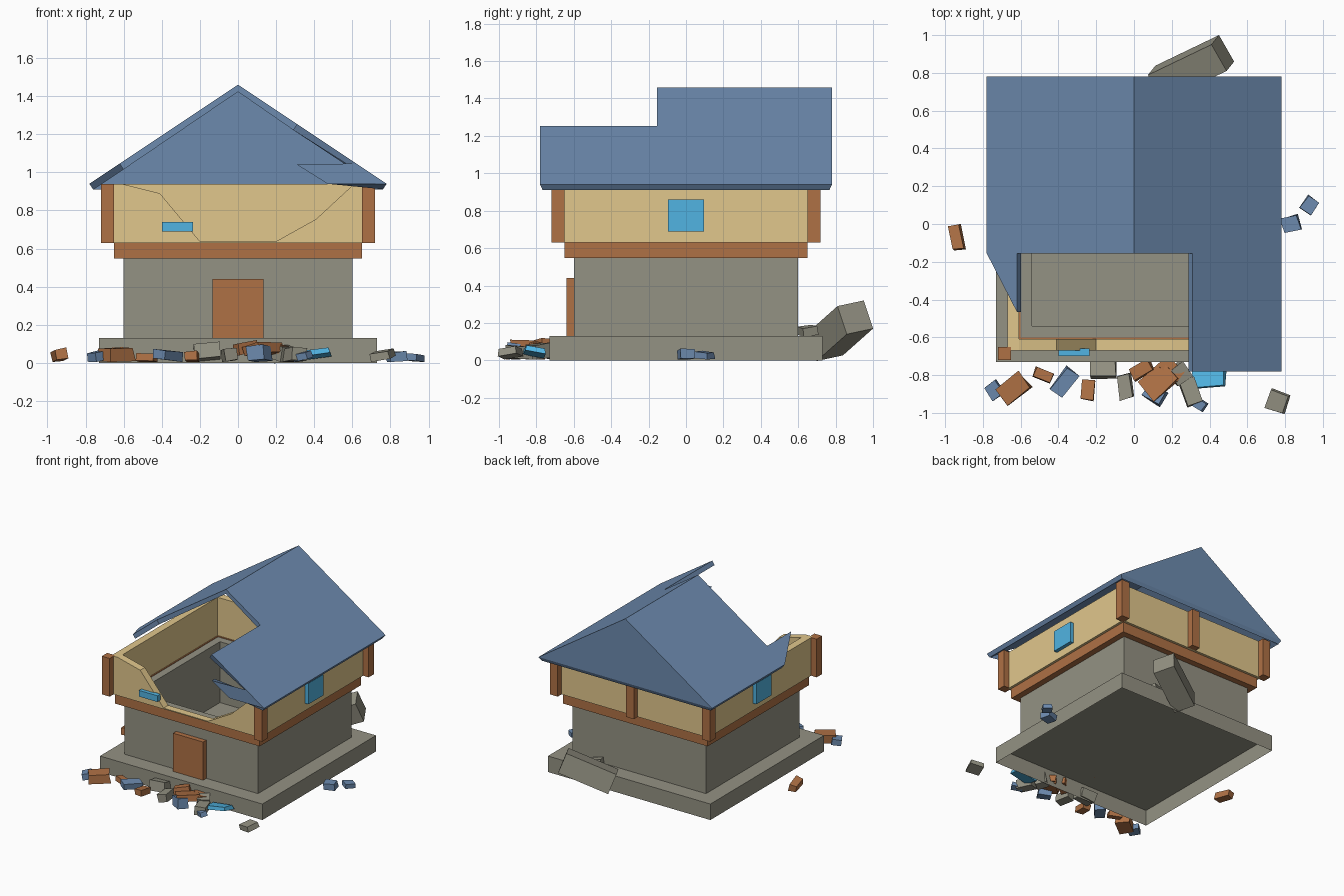
import bpy, bmesh, random
from math import radians
from mathutils import Vector, Matrix, Euler

cube = bpy.data.objects.get("Cube")
if cube:
    bpy.data.objects.remove(cube, do_unlink=True)
random.seed(4)


def material(name, *rgb):
    lin = [((c / 255 + 0.055) / 1.055) ** 2.4 for c in rgb] + [1]
    m = bpy.data.materials.new(name)
    m.use_nodes = True
    m.diffuse_color = lin
    m.node_tree.nodes["Principled BSDF"].inputs["Base Color"].default_value = lin
    return m


STONE = material("stone grey", 148, 146, 131)
WOOD = material("timber brown", 175, 113, 69)
PLASTER = material("plaster tan", 225, 199, 140)
ROOF = material("roof blue", 109, 139, 175)
GLASS = material("window cyan", 81, 180, 226)


def finish(name, bm, mat):
    mesh = bpy.data.meshes.new(name)
    bm.to_mesh(mesh)
    bm.free()
    mesh.materials.append(mat)
    obj = bpy.data.objects.new(name, mesh)
    bpy.context.collection.objects.link(obj)
    return obj


def box(name, mat, x, y, z, open_bottom=False):
    """Box from (min, max) ranges."""
    bm = bmesh.new()
    bmesh.ops.create_cube(bm, size=1)
    if open_bottom:
        under = [f for f in bm.faces if f.calc_center_median().z < -.4]
        bmesh.ops.delete(bm, geom=under, context='FACES_ONLY')
    for v in bm.verts:
        v.co = [r[0] if c < 0 else r[1] for c, r in zip(v.co, (x, y, z))]
    return finish(name, bm, mat)


def ring(name, mat, outer, inner, z0, z1):
    """Square hollow wall."""
    bm = bmesh.new()
    corners = [(-1, -1), (1, -1), (1, 1), (-1, 1)]
    loops = [[bm.verts.new((a * r, b * r, z)) for a, b in corners]
             for r, z in ((outer, z0), (outer, z1), (inner, z1), (inner, z0))]
    for k in range(4):
        low, high = loops[k], loops[(k + 1) % 4]
        for i in range(4):
            j = (i + 1) % 4
            bm.faces.new((low[i], low[j], high[j], high[i]))
    return finish(name, bm, mat)


# Stone base and lower storey
box("plinth", STONE, (-.73, .73), (-.73, .73), (0, .13), open_bottom=True)
ring("lower_walls", STONE, .6, .54, .13, .625)
ring("timber_band", WOOD, .65, .6, .547, .63)
box("door", WOOD, (-.135, .135), (-.64, -.6), (.13, .44))

# Upper storey: three whole walls and a broken front
box("back_wall", PLASTER, (-.67, .67), (.61, .67), (.63, .94))
for side, s in (("left", 1), ("right", -1)):
    span = sorted((.61 * s, .67 * s))
    box(side + "_wall", PLASTER, span, (-.61, .61), (.63, .94))
    box(side + "_window", GLASS, sorted((.66 * s, .7 * s)), (-.095, .095), (.69, .86))
    for end, e in (("front", -1), ("back", 1)):
        box(f"{end}_{side}_post", WOOD, sorted((.65 * s, .72 * s)),
            sorted((.65 * e, .72 * e)), (.63, .94))
box("back_middle_post", WOOD, (-.035, .035), (.65, .72), (.63, .94))

bm = bmesh.new()
profile = [(-.67, .63), (.67, .63), (.67, .94), (.61, .94), (.41, .755),
           (.2, .638), (-.2, .638), (-.41, .89), (-.61, .94), (-.67, .94)]
face = bm.faces.new([bm.verts.new((x, -.67, z)) for x, z in profile])
extruded = bmesh.ops.extrude_face_region(bm, geom=[face])["geom"]
for v in extruded:
    if isinstance(v, bmesh.types.BMVert):
        v.co.y = -.61
bmesh.ops.recalc_face_normals(bm, faces=bm.faces)
finish("broken_front_wall", bm, PLASTER)
box("front_window", GLASS, (-.4, -.235), (-.7, -.66), (.69, .74))

# Broken gable roof shell
bm = bmesh.new()


def roof_vert(x, y, z=None):
    return bm.verts.new((x, y, 1.46 - abs(x) * 2 / 3 if z is None else z))


ridge_back, ridge_front = roof_vert(0, .78), roof_vert(0, -.155)
right_back, left_back = roof_vert(-.78, .78), roof_vert(.78, .78)
left_front, left_inset = roof_vert(.78, -.78), roof_vert(.62, -.78)
bm.faces.new((ridge_back, right_back, roof_vert(-.78, -.155),
              roof_vert(-.62, -.465), roof_vert(-.62, -.155), ridge_front))
bm.faces.new((ridge_back, ridge_front, roof_vert(.31, -.155), roof_vert(.31, -.78),
              left_inset, left_front, left_back))
bm.faces.new((left_back, right_back, ridge_back))
bm.faces.new((roof_vert(.31, -.78, 1.04), roof_vert(.47, -.78, .94),
              left_front, left_inset))
roof = finish("broken_roof", bm, ROOF)
shell = roof.modifiers.new("thickness", 'SOLIDIFY')
shell.thickness, shell.offset = .037, -1

# Fallen stone block leaning on the back of the plinth
bm = bmesh.new()
bmesh.ops.create_cube(bm, size=1)
corner = Vector((.41, .95, .32))
e1, e2 = Vector((.04, .05, -.15)), Vector((.08, -.14, -.03))
length = e1.cross(e2).normalized() * .4
for v in bm.verts:
    a, b, c = (co + .5 for co in v.co)
    v.co = corner + e1 * a + e2 * b + length * c
bmesh.ops.recalc_face_normals(bm, faces=bm.faces)
finish("fallen_block", bm, STONE)


# Rubble: material, x, y, width, depth, height, turn, resting height
def rubble(name, mat, x, y, w, d, h, turn, z=.005):
    bm = bmesh.new()
    bmesh.ops.create_cube(bm, size=1)
    tilt = [radians(random.uniform(-12, 12)) for _ in range(2)]
    turned = Euler((*tilt, radians(turn))).to_matrix()
    for v in bm.verts:
        p = Vector((v.co.x * w, v.co.y * d, v.co.z * h))
        v.co = turned @ (p * random.uniform(.9, 1.1))
    low = min(v.co.z for v in bm.verts)
    bmesh.ops.transform(bm, matrix=Matrix.Translation((x, y, z - low)), verts=bm.verts)
    finish(name, bm, mat)


pieces = [
    (WOOD, -.94, -.07, .06, .13, .055, 12),
    (ROOF, .83, 0, .09, .08, .05, 15),
    (ROOF, .93, .1, .07, .08, .035, -35),
    (ROOF, -.74, -.88, .07, .08, .045, 35),
    (WOOD, -.64, -.87, .16, .11, .07, 38),
    (WOOD, -.48, -.8, .1, .055, .04, -22),
    (ROOF, -.37, -.84, .08, .15, .05, -38),
    (WOOD, -.245, -.88, .065, .1, .045, -5),
    (STONE, -.16, -.76, .13, .1, .075, 0),
    (STONE, -.045, -.86, .07, .13, .065, 10),
    (WOOD, .04, -.77, .12, .07, .06, 30, .04),
    (WOOD, .13, -.83, .17, .13, .05, 42, .03),
    (WOOD, .2, -.77, .13, .07, .045, -40, .04),
    (ROOF, .11, -.9, .1, .08, .075, -30),
    (STONE, .24, -.79, .09, .09, .075, 35),
    (STONE, .3, -.89, .08, .13, .065, 20),
    (ROOF, .34, -.95, .08, .05, .035, -35),
    (GLASS, .4, -.81, .17, .11, .03, 3, .01),
    (STONE, .76, -.94, .1, .1, .04, -20),
    (STONE, .35, .65, .09, .08, .045, 20, .125),
]
for i, piece in enumerate(pieces, 1):
    rubble(f"rubble_{i}", *piece)
